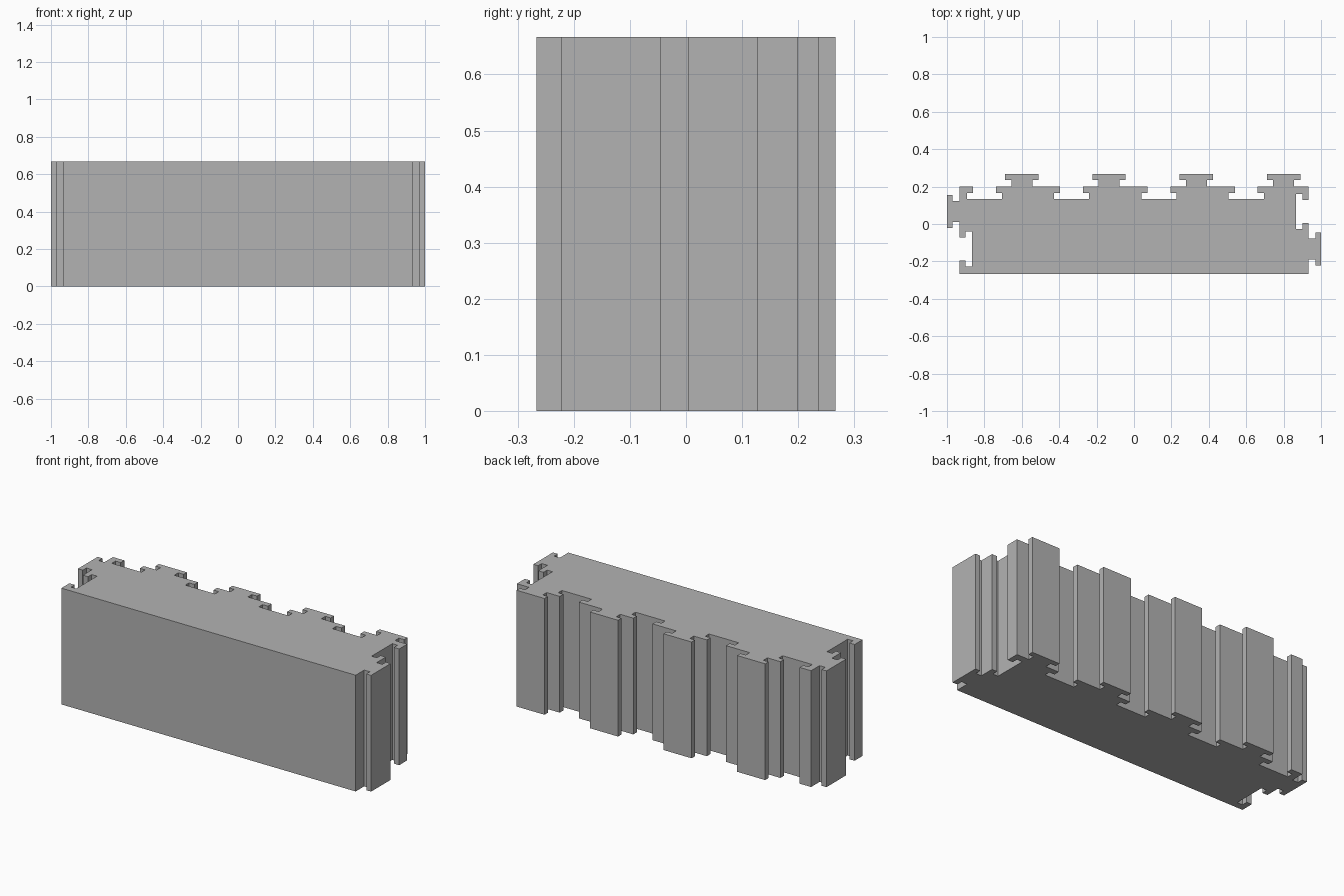
import bpy
import bmesh
from mathutils import Vector

cube = bpy.data.objects.get("Cube")
if cube:
    bpy.data.objects.remove(cube, do_unlink=True)

MODULE = 1.4 / 3             # length of one tab-and-groove module
HEIGHT = 2 / 3
HALF_X = 2 * MODULE
FRONT, BACK = -0.8 / 3, 0.2
TAB_AT, GROOVE_AT = 0.4 / 3, 1 / 3


def joint(centre, mouth, wide, neck, end):
    """T-shaped joint as (along, outward) points; a negative depth cuts inward."""
    half = [(mouth, 0), (mouth, neck), (wide, neck), (wide, end)]
    return ([(centre - a, d) for a, d in half]
            + [(centre + a, d) for a, d in reversed(half)])


def interlocking_edge(start, direction, modules):
    """Side of the outline carrying a row of tabs and grooves."""
    along = Vector(direction)
    outward = Vector((along.y, -along.x))
    points = [Vector(start)]
    for i in range(modules):
        base = Vector(start) + along * MODULE * i
        profile = (joint(TAB_AT, 0.056, 0.089, 0.036, 0.0667)
                   + joint(GROOVE_AT, 0.061, 0.094, -0.033, -0.0667))
        points += [base + along * a + outward * d for a, d in profile]
    return points


# Outline, anticlockwise: plain front, then jointed right, back and left sides
outline = [Vector((-HALF_X, FRONT))]
outline += interlocking_edge((HALF_X, FRONT), (0, 1), 1)
outline += interlocking_edge((HALF_X, BACK), (-1, 0), 4)
outline += interlocking_edge((-HALF_X, BACK), (0, -1), 1)

# Extrude the outline into a block
bm = bmesh.new()
base = bm.faces.new([bm.verts.new((p.x, p.y, 0)) for p in outline])
top = bmesh.ops.extrude_face_region(bm, geom=[base], use_keep_orig=True)
bmesh.ops.translate(bm, vec=(0, 0, HEIGHT),
                    verts=[g for g in top["geom"] if isinstance(g, bmesh.types.BMVert)])
bmesh.ops.recalc_face_normals(bm, faces=bm.faces)
mesh = bpy.data.meshes.new("interlocking_block")
bm.to_mesh(mesh)
bm.free()

# Plain grey material
grey = bpy.data.materials.new("grey")
grey.use_nodes = True
colour = (0.45, 0.45, 0.45, 1)
grey.diffuse_color = colour
grey.node_tree.nodes["Principled BSDF"].inputs["Base Color"].default_value = colour
mesh.materials.append(grey)

block = bpy.data.objects.new("interlocking_block", mesh)
bpy.context.collection.objects.link(block)
